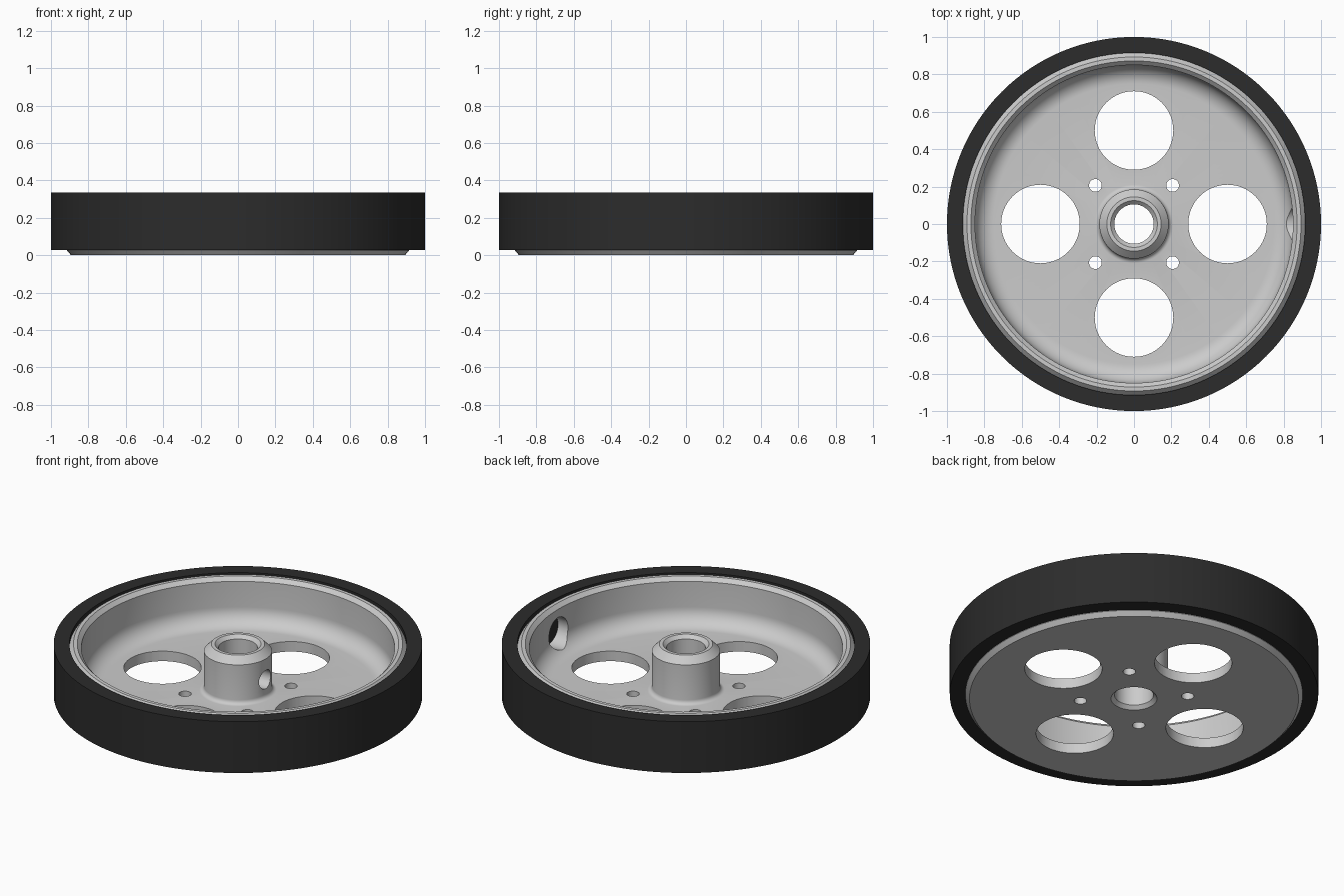
import bpy, bmesh
from math import sin, cos, pi, radians
from mathutils import Matrix, Vector

if "Cube" in bpy.data.objects:
    bpy.data.objects.remove(bpy.data.objects["Cube"])

SEG = 128


def arc(cx, cz, r, a0, a1, n=8):
    return [(cx + r * cos(radians(a0 + (a1 - a0) * i / n)),
             cz + r * sin(radians(a0 + (a1 - a0) * i / n))) for i in range(n + 1)]


def make_object(name, bm):
    bmesh.ops.recalc_face_normals(bm, faces=bm.faces)
    mesh = bpy.data.meshes.new(name)
    bm.to_mesh(mesh)
    bm.free()
    ob = bpy.data.objects.new(name, mesh)
    bpy.context.collection.objects.link(ob)
    return ob


def lathe(name, profile):
    """Revolve a closed (radius, z) profile about the z axis."""
    bm = bmesh.new()
    rings = [[bm.verts.new((r * cos(2 * pi * i / SEG), r * sin(2 * pi * i / SEG), z))
              for i in range(SEG)] for r, z in profile]
    for a, b in zip(rings, rings[1:] + rings[:1]):
        for i in range(SEG):
            j = (i + 1) % SEG
            bm.faces.new((a[i], a[j], b[j], b[i]))
    return make_object(name, bm)


def smooth(ob):
    bpy.ops.object.select_all(action='DESELECT')
    ob.select_set(True)
    bpy.context.view_layer.objects.active = ob
    bpy.ops.object.shade_smooth_by_angle(angle=radians(30))


# Wheel body: bore, hub, web and rim in one profile
FLOOR, TOP = 0.06, 0.335
profile = [(0.125, 0), (0.893, 0), (0.915, 0.025),
           (0.915, TOP - 0.025), (0.893, TOP), (0.872, TOP), (0.85, TOP - 0.022)]
profile += arc(0.75, FLOOR + 0.1, 0.1, 0, -90, 10)
profile += arc(0.21, FLOOR + 0.025, 0.025, 270, 180, 5)
profile += [(0.185, TOP - 0.04), (0.145, TOP), (0.125, TOP),
            (0.105, TOP - 0.02), (0.105, 0.02)]
wheel = lathe("wheel_body", profile)

# Drills: lightening holes, bolt holes, set screw hole and rim access hole
bm = bmesh.new()


def drill(start, end, r, n):
    start, end = Vector(start), Vector(end)
    d = end - start
    rot = d.to_track_quat('Z', 'Y').to_matrix().to_4x4()
    bmesh.ops.create_cone(bm, cap_ends=True, segments=n, radius1=r, radius2=r,
                          depth=d.length,
                          matrix=Matrix.Translation((start + end) / 2) @ rot)


for k in range(4):
    for dist, r, a, n in ((0.5, 0.21, 0, 64), (0.292, 0.034, pi / 4, 32)):
        x, y = dist * cos(a + k * pi / 2), dist * sin(a + k * pi / 2)
        drill((x, y, -0.1), (x, y, 0.08), r, n)
drill((0.04, 0, 0.172), (0.3, 0, 0.172), 0.055, 32)
drill((0.74, 0, 0.174), (1.0, 0, 0.174), 0.09, 48)
cutter = make_object("drill_cutter", bm)
cutter.hide_render = True

mod = wheel.modifiers.new("holes", 'BOOLEAN')
mod.operation = 'DIFFERENCE'
mod.solver = 'EXACT'
mod.object = cutter
bpy.context.view_layer.objects.active = wheel
bpy.ops.object.modifier_apply(modifier=mod.name)
bpy.data.objects.remove(cutter)
smooth(wheel)

# Rubber tyre
tyre = lathe("tyre", [(0.915, 0.028), (1, 0.028), (1, TOP), (0.915, TOP)])
rubber = bpy.data.materials.new("rubber")
rubber.diffuse_color = (0.025, 0.025, 0.025, 1)
rubber.use_nodes = True
rubber.node_tree.nodes["Principled BSDF"].inputs["Base Color"].default_value = rubber.diffuse_color
tyre.data.materials.append(rubber)
smooth(tyre)
